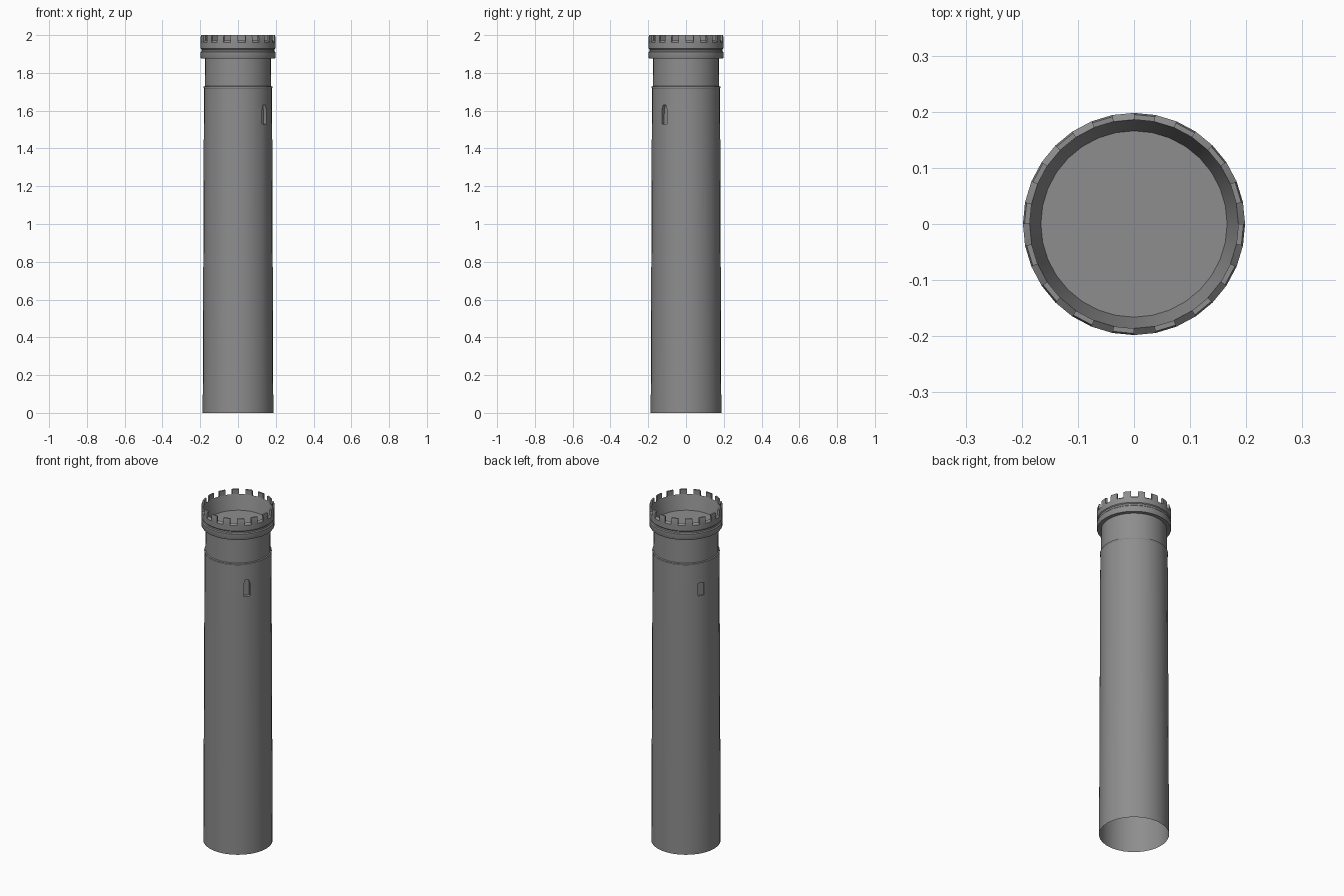
import bpy, bmesh, math
from mathutils import Vector

if "Cube" in bpy.data.objects:
    bpy.data.objects.remove(bpy.data.objects["Cube"])

N = 32  # sides of the tower

stone = bpy.data.materials.new("grey stone")
stone.diffuse_color = (0.27, 0.27, 0.27, 1)
stone.use_nodes = True
stone.node_tree.nodes["Principled BSDF"].inputs["Base Color"].default_value = stone.diffuse_color


def pt(r, i, z):
    a = 2 * math.pi * i / N
    return Vector((r * math.cos(a), r * math.sin(a), z))


def finish(bm, name, angle=30):
    me = bpy.data.meshes.new(name)
    bm.to_mesh(me)
    bm.free()
    me.materials.append(stone)
    ob = bpy.data.objects.new(name, me)
    bpy.context.collection.objects.link(ob)
    bpy.ops.object.select_all(action='DESELECT')
    ob.select_set(True)
    bpy.context.view_layer.objects.active = ob
    bpy.ops.object.shade_smooth_by_angle(angle=math.radians(angle))
    return ob


def lathe(bm, profile):
    """Revolve (r, z) points; returns faces indexed [row][side]."""
    rings = [[bm.verts.new(pt(r, i, z)) for i in range(N)] for r, z in profile]
    return [[bm.faces.new((lo[i], lo[(i + 1) % N], hi[(i + 1) % N], hi[i]))
             for i in range(N)] for lo, hi in zip(rings, rings[1:])], rings


def push_in(bm, faces, i, depth):
    """Recess faces of side i towards the axis."""
    res = bmesh.ops.extrude_face_region(bm, geom=faces)
    vs = [g for g in res['geom'] if isinstance(g, bmesh.types.BMVert)]
    bmesh.ops.translate(bm, verts=vs, vec=pt(-depth, i + 0.5, 0))
    bmesh.ops.delete(bm, geom=[f for f in faces if f.is_valid], context='FACES_ONLY')


# Shaft, open underneath, with lip and narrower neck
bm = bmesh.new()
rows, rings = lathe(bm, [(.187, 0), (.181, 1.53), (.1807, 1.605), (.1805, 1.63),
                         (.18, 1.718), (.182, 1.721), (.182, 1.727),
                         (.176, 1.73), (.175, 1.876)])
# Arched window slit: upper quad clipped at both corners
w = 28
a, b = rings[2][w], rings[2][w + 1]
d, c = rings[3][w], rings[3][w + 1]
bm.faces.remove(rows[2][w])
m1 = bm.verts.new(d.co.lerp(c.co, .25))
m2 = bm.verts.new(d.co.lerp(c.co, .75))
bm.faces.new((a, m1, d))
bm.faces.new((b, c, m2))
arch = bm.faces.new((a, b, m2, m1))
push_in(bm, [rows[1][w], arch], w, .02)
# Small worn niche at the back
push_in(bm, [rows[1][13]], 13, .008)
finish(bm, "tower_shaft")

# Crown band with groove, sloped crenel sills, parapet inside and floor
bm = bmesh.new()
rows, rings = lathe(bm, [(.174, 1.876), (.196, 1.876), (.198, 1.88), (.198, 1.91),
                         (.193, 1.915), (.193, 1.925), (.198, 1.93),
                         (.198, 1.962), (.186, 1.972), (.166, 1.885)])
bm.faces.new(rings[-1])
finish(bm, "crown_band_and_floor")

# Merlons on every other side
bm = bmesh.new()
prof = [(.186, 1.972), (.198, 1.962), (.198, 1.99), (.195, 2.0), (.186, 2.0)]
for i in range(1, N, 2):
    s0 = [bm.verts.new(pt(r, i, z)) for r, z in prof]
    s1 = [bm.verts.new(pt(r, i + 1, z)) for r, z in prof]
    for k in range(1, 5):
        n = (k + 1) % 5
        bm.faces.new((s0[k], s1[k], s1[n], s0[n]))
    bm.faces.new(s0)
    bm.faces.new(s1[::-1])
bmesh.ops.recalc_face_normals(bm, faces=bm.faces[:])
finish(bm, "merlons")
